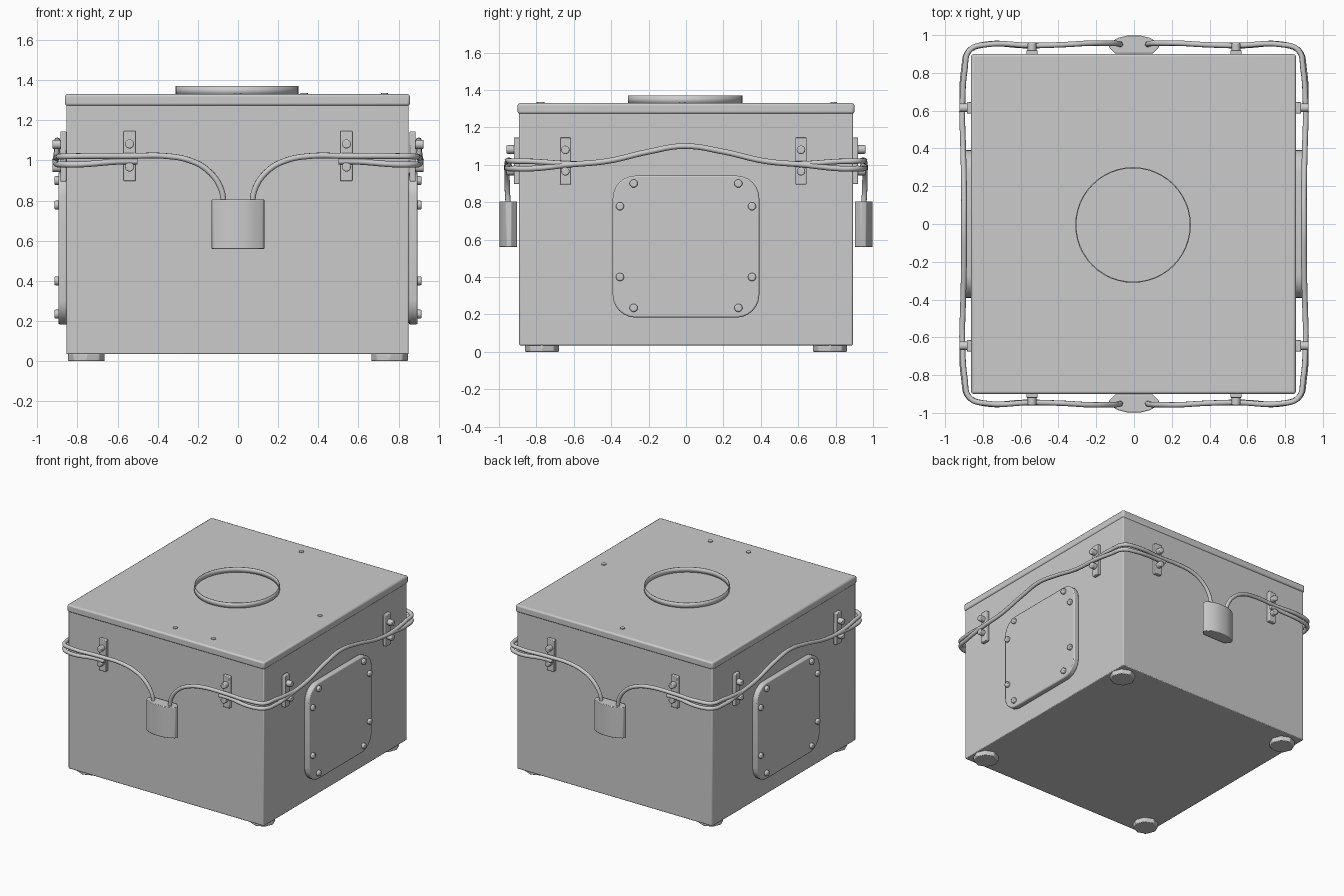
import bpy, bmesh, math
from mathutils import Vector, Matrix

cube = bpy.data.objects.get("Cube")
if cube:
    bpy.data.objects.remove(cube, do_unlink=True)

grey = bpy.data.materials.new("painted_steel_grey")
grey.use_nodes = True
COLOUR = (0.6, 0.6, 0.6, 1)
grey.diffuse_color = COLOUR
grey.node_tree.nodes["Principled BSDF"].inputs["Base Color"].default_value = COLOUR


def finish(ob, bevel=0, segments=2):
    ob.data.materials.clear()
    ob.data.materials.append(grey)
    if bevel:
        mod = ob.modifiers.new("soft_edges", "BEVEL")
        mod.width, mod.segments = bevel, segments
    bpy.ops.object.select_all(action="DESELECT")
    ob.select_set(True)
    bpy.context.view_layer.objects.active = ob
    bpy.ops.object.shade_smooth_by_angle(angle=math.radians(35))
    return ob


def box(name, lo, hi, bevel=0):
    lo, hi = Vector(lo), Vector(hi)
    bpy.ops.mesh.primitive_cube_add(size=1, location=(lo + hi) / 2)
    ob = bpy.context.object
    ob.name = name
    ob.data.transform(Matrix.Diagonal((*(hi - lo), 1)))
    return finish(ob, bevel)


def disc(name, centre, radius, depth, axis=(0, 0, 1), sides=12, bevel=0):
    bpy.ops.mesh.primitive_cylinder_add(vertices=sides, radius=radius, depth=depth, location=centre)
    ob = bpy.context.object
    ob.name = name
    ob.data.transform(Vector(axis).to_track_quat("Z", "Y").to_matrix().to_4x4())
    return finish(ob, bevel)


def prism(name, outline, offset, bevel=0):
    """Extrude a closed outline of 3D points along an offset."""
    bm = bmesh.new()
    face = bm.faces.new([bm.verts.new(p) for p in outline])
    new = bmesh.ops.extrude_face_region(bm, geom=[face])["geom"]
    bmesh.ops.translate(bm, vec=offset, verts=[v for v in new if isinstance(v, bmesh.types.BMVert)])
    bmesh.ops.recalc_face_normals(bm, faces=bm.faces)
    mesh = bpy.data.meshes.new(name)
    bm.to_mesh(mesh)
    bm.free()
    ob = bpy.data.objects.new(name, mesh)
    bpy.context.collection.objects.link(ob)
    return finish(ob, bevel)


def wire(name, points, radius=0.015):
    curve = bpy.data.curves.new(name, "CURVE")
    curve.dimensions = "3D"
    curve.bevel_depth, curve.bevel_resolution, curve.resolution_u = radius, 2, 6
    curve.use_fill_caps = True
    spline = curve.splines.new("BEZIER")
    spline.bezier_points.add(len(points) - 1)
    for bp, p in zip(spline.bezier_points, points):
        bp.co = p
        bp.handle_left_type = bp.handle_right_type = "AUTO"
    curve.materials.append(grey)
    ob = bpy.data.objects.new(name, curve)
    bpy.context.collection.objects.link(ob)


# Case, lid and feet
box("case_body", (-0.855, -0.892, 0.035), (0.85, 0.892, 1.29), 0.006)
box("lid", (-0.862, -0.9, 1.272), (0.857, 0.9, 1.33), 0.012)
for x in (-0.755, 0.755):
    for y in (-0.77, 0.77):
        disc("foot", (x, y, 0.02), 0.092, 0.04, sides=8, bevel=0.006)

# Open collar on the lid
bm = bmesh.new()
bmesh.ops.create_circle(bm, segments=48, radius=0.303)
up = bmesh.ops.extrude_edge_only(bm, edges=bm.edges[:])["geom"]
bmesh.ops.translate(bm, vec=(-0.005, -0.005, 0), verts=bm.verts[:])
bmesh.ops.translate(bm, vec=(0, 0, 0.045), verts=[v for v in up if isinstance(v, bmesh.types.BMVert)])
mesh = bpy.data.meshes.new("lid_collar")
bm.to_mesh(mesh)
bm.free()
collar = bpy.data.objects.new("lid_collar", mesh)
collar.location.z = 1.325
bpy.context.collection.objects.link(collar)
thick = collar.modifiers.new("wall", "SOLIDIFY")
thick.thickness, thick.offset = 0.006, 0
finish(collar)

# Small rivets on the lid
for x, y in ((0, 0.79), (0.73, -0.02), (0, -0.78), (0.33, -0.775)):
    disc("lid_rivet", (x, y, 1.331), 0.018, 0.01)


def bracket(centre, normal):
    """Upright clip with two bolts that trap the seal wire."""
    c, n = Vector(centre), Vector(normal)
    side = Vector((abs(n.y), abs(n.x), 0)) * 0.03
    drop = Vector((0, 0, 0.125))
    a, b = c - side - drop, c + side + drop + n * 0.03
    box("bracket", [min(p) for p in zip(a, b)], [max(p) for p in zip(a, b)], 0.005)
    for z in (0.06, -0.055):
        disc("bracket_bolt", c + n * 0.035 + Vector((0, 0, z)), 0.023, 0.07, n, 12, 0.006)


for s in (-1, 1):
    for x in (-0.54, 0.54):
        bracket((x, s * 0.89, 1.022), (0, s, 0))
    for y in (-0.645, 0.615):
        bracket((s * 0.855, y, 1.02), (s, 0, 0))

    # Side cover plate with rounded corners and bolts
    outline = []
    for i, (cy, cz) in enumerate(((0.27, 0.82), (-0.27, 0.82), (-0.27, 0.305), (0.27, 0.305))):
        for k in range(7):
            a = math.radians(90 * i + 15 * k)
            outline.append((s * 0.85, cy + 0.122 * math.cos(a), cz + 0.122 * math.sin(a)))
    prism("side_cover", outline, (s * 0.045, 0, 0), 0.008)
    for y, z in ((0.28, 0.9), (0.353, 0.778), (0.353, 0.4), (0.28, 0.235)):
        for m in (-1, 1):
            disc("cover_bolt", (s * 0.9, m * y, z), 0.022, 0.03, (s, 0, 0), 12, 0.007)

    # Padlock body with a bowed outer face
    half = ((0.1, 0.903), (0.133, 0.935), (0.125, 0.962), (0.085, 0.985), (0.035, 0.998))
    lens = [(x, s * y, 0.56) for x, y in half] + [(-x, s * y, 0.56) for x, y in reversed(half)]
    prism("padlock", lens, (0, 0, 0.245), 0.004)

    # Seal wires from the padlock around each corner
    for m in (-1, 1):
        wire("padlock_wire", [(m * x, s * y, z) for x, y, z in (
            (0.07, 0.95, 0.78), (0.085, 0.955, 0.86), (0.15, 0.957, 0.95), (0.24, 0.957, 1.0),
            (0.36, 0.95, 1.022), (0.54, 0.945, 1.022), (0.78, 0.95, 1.022), (0.87, 0.92, 1.02),
            (0.895, 0.82, 1.018), (0.908, 0.62, 1.005), (0.908, 0.56, 1.005))])

    # Side wire arching over the cover plate
    arm = ((0.5, 0.945, 0.995), (0.58, 0.945, 0.995), (0.79, 0.95, 0.98), (0.875, 0.915, 0.98),
           (0.9, 0.82, 0.98), (0.91, 0.63, 1.0), (0.905, 0.42, 1.02), (0.9, 0.2, 1.07))
    front = [(s * x, -y, z) for x, y, z in arm]
    back = [(s * x, y, z) for x, y, z in reversed(arm)]
    wire("side_wire", front + [(s * 0.9, -0.01, 1.1)] + back)
